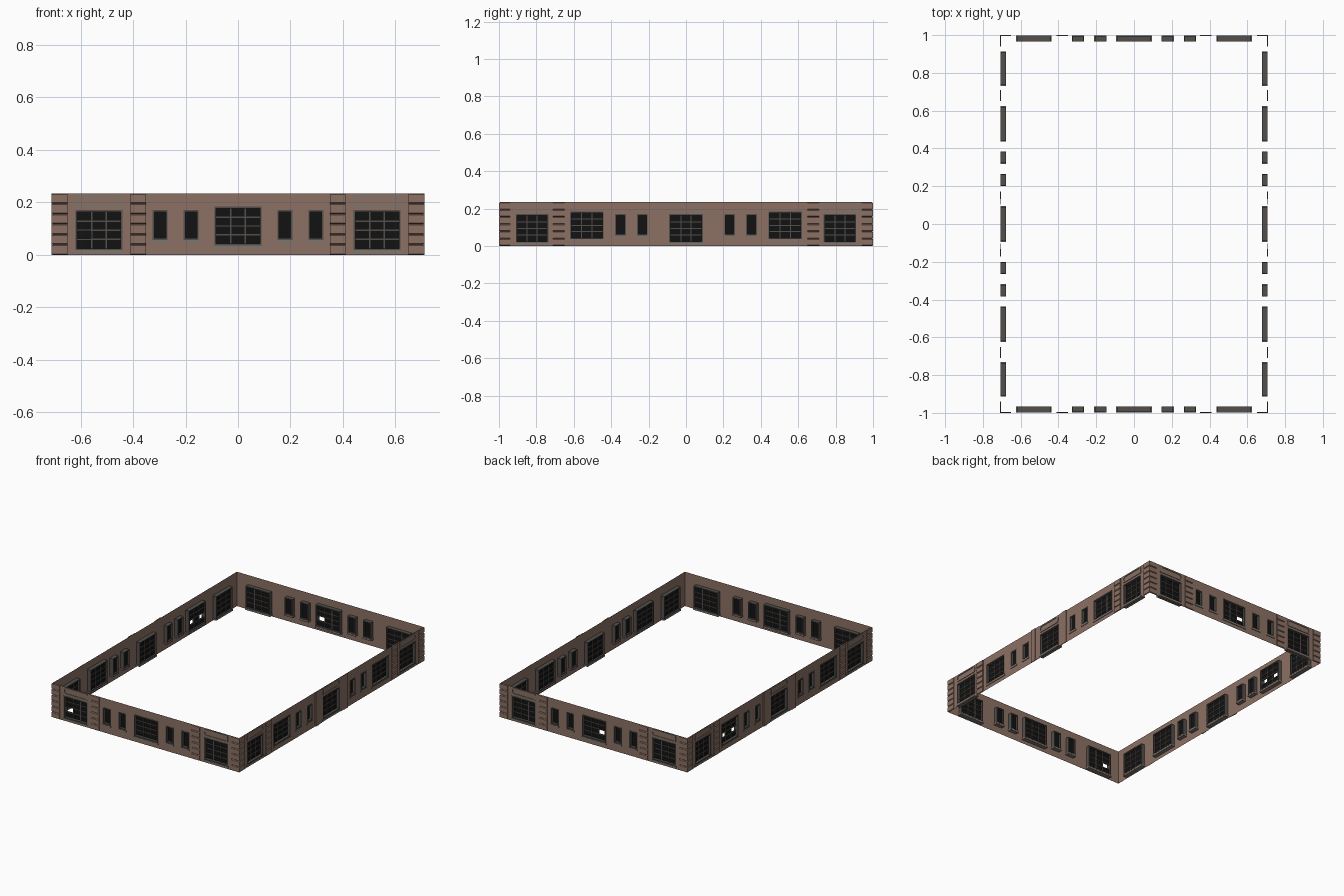
import bpy, bmesh, math
from mathutils import Matrix

if "Cube" in bpy.data.objects:
    bpy.data.objects.remove(bpy.data.objects["Cube"])

HT = 0.234          # wall height
RELIEF = 0.006      # how far the quoins stand proud
HX, HY = 0.704, 0.994   # half sizes of the wall planes


def mat(name, rgb):
    m = bpy.data.materials.new(name)
    m.diffuse_color = (*rgb, 1)
    m.use_nodes = True
    m.node_tree.nodes["Principled BSDF"].inputs["Base Color"].default_value = m.diffuse_color
    return m


BRICK = mat("brown_brick", (0.265, 0.165, 0.128))
TRIM = mat("grey_stone_trim", (0.21, 0.18, 0.155))
FRAME = mat("dark_grey_frame", (0.085, 0.078, 0.07))
GLASS = mat("black_glass", (0.006, 0.006, 0.006))


class Part:
    """Collects faces in wall coordinates: u along, z up, d outwards."""
    def __init__(self, name, material, dist, turn):
        self.name, self.material, self.dist, self.turn = name, material, dist, turn
        self.bm = bmesh.new()

    def face(self, pts):
        self.bm.faces.new([self.bm.verts.new((u, -(self.dist + d), z)) for u, z, d in pts])

    def quad(self, u0, u1, z0, z1, d):
        self.face([(u0, z0, d), (u1, z0, d), (u1, z1, d), (u0, z1, d)])

    def box(self, u0, u1, z0, z1, d0, d1):
        self.quad(u0, u1, z0, z1, d1)
        self.face([(u0, z0, d0), (u0, z1, d0), (u1, z1, d0), (u1, z0, d0)])
        self.face([(u0, z1, d1), (u1, z1, d1), (u1, z1, d0), (u0, z1, d0)])
        self.face([(u0, z0, d0), (u1, z0, d0), (u1, z0, d1), (u0, z0, d1)])
        self.face([(u0, z0, d0), (u0, z0, d1), (u0, z1, d1), (u0, z1, d0)])
        self.face([(u1, z0, d1), (u1, z0, d0), (u1, z1, d0), (u1, z1, d1)])

    def finish(self):
        bmesh.ops.remove_doubles(self.bm, verts=self.bm.verts, dist=1e-5)
        self.bm.transform(Matrix.Rotation(self.turn, 4, 'Z'))
        me = bpy.data.meshes.new(self.name)
        self.bm.to_mesh(me)
        self.bm.free()
        me.materials.append(self.material)
        bpy.context.collection.objects.link(bpy.data.objects.new(self.name, me))


def rounded(u0, u1, z0, z1, r, d):
    pts = []
    for k, (cu, cz) in enumerate([(u1 - r, z1 - r), (u0 + r, z1 - r), (u0 + r, z0 + r), (u1 - r, z0 + r)]):
        for i in range(5):
            a = math.pi / 2 * (k + i / 4)
            pts.append((cu + r * math.cos(a), cz + r * math.sin(a), d))
    return pts


def wall_sheet(p, half, wins):
    # flat sheet with window openings left out
    us = sorted({-half, half, *[w[0] for w in wins], *[w[1] for w in wins]})
    zs = sorted({0, HT, *[w[2] for w in wins], *[w[3] for w in wins]})
    for u0, u1 in zip(us, us[1:]):
        for z0, z1 in zip(zs, zs[1:]):
            cu, cz = (u0 + u1) / 2, (z0 + z1) / 2
            if not any(w[0] < cu < w[1] and w[2] < cz < w[3] for w in wins):
                p.quad(u0, u1, z0, z1, 0)


def quoin(p, a, b, corner, side):
    # column of stacked blocks with V grooves, mitred at the building corner
    n, c = 6, 0.004
    prof = []
    for i in range(n):
        z0, z1 = HT * i / n, HT * (i + 1) / n
        prof += [(z0, 0), (z0 + c, RELIEF), (z1 - c, RELIEF), (z1, 0)]

    def end(d):
        u0, u1 = a, (b + d if corner else b)
        return (u0, u1) if side > 0 else (-u1, -u0)
    for (z0, d0), (z1, d1) in zip(prof, prof[1:]):
        if z1 - z0 > 1e-6:
            p.face([(end(d0)[0], z0, d0), (end(d0)[1], z0, d0), (end(d1)[1], z1, d1), (end(d1)[0], z1, d1)])
    for i in range(n):
        blk = prof[4 * i:4 * i + 4]
        p.face([(a * side, z, d) for z, d in blk][::side])
        if not corner:
            p.face([(b * side, z, d) for z, d in blk][::-side])


def window(fr, gl, sl, w, missing):
    u0, u1, z0, z1, cols, rows = w[:6]
    t, back, front = 0.007, -0.027, 0.002
    # surround
    fr.box(u0, u0 + t, z0, z1, back, front)
    fr.box(u1 - t, u1, z0, z1, back, front)
    fr.box(u0 + t, u1 - t, z1 - t, z1, back, front)
    fr.box(u0 + t, u1 - t, z0, z0 + t, back, front)
    # glazing bars
    a, b, c, e = u0 + t, u1 - t, z0 + t, z1 - t
    ue = [a + (b - a) * i / cols for i in range(cols + 1)]
    ze = [c + (e - c) * i / rows for i in range(rows + 1)]
    for u in ue[1:-1]:
        fr.box(u - 0.0025, u + 0.0025, c, e, -0.020, -0.012)
    for z in ze[1:-1]:
        fr.box(a, b, z - 0.0025, z + 0.0025, -0.0195, -0.0125)
    # panes
    for i in range(cols):
        for j in range(rows):
            if (i, j) not in missing:
                gl.quad(ue[i], ue[i + 1], ze[j], ze[j + 1], -0.016)
    # sill
    sl.box(u0 - 0.004, u1 + 0.004, z0 - 0.011, z0 - 0.0005, -0.027, 0.004)


def panel(p, u0, u1):
    # raised ring with rounded corners above the window
    z0, z1, t = 0.182, 0.228, 0.007
    loops = [rounded(u0, u1, z0, z1, 0.008, 0), rounded(u0, u1, z0, z1, 0.008, 0.004),
             rounded(u0 + t, u1 - t, z0 + t, z1 - t, 0.014, 0.004), rounded(u0 + t, u1 - t, z0 + t, z1 - t, 0.014, 0)]
    for lo, hi in zip(loops, loops[1:]):
        for i in range(len(lo)):
            j = (i + 1) % len(lo)
            p.face([lo[i], lo[j], hi[j], hi[i]])


def both(*ws):
    return [w for a, b, *r in ws for w in ((a, b, *r), (-b, -a, *r))]


# window: u0, u1, z0, z1, columns, rows, has panel above
SHORT = both((0.44, 0.62, 0.018, 0.17, 3, 4, True), (0.15, 0.207, 0.057, 0.17, 1, 1, False),
             (0.268, 0.325, 0.057, 0.17, 1, 1, False)) + [(-0.09, 0.09, 0.036, 0.184, 3, 4, False)]
LONG = both((0.735, 0.91, 0.018, 0.17, 3, 4, True), (0.44, 0.62, 0.036, 0.184, 3, 4, False),
            (0.205, 0.262, 0.057, 0.17, 1, 1, False),
            (0.322, 0.379, 0.057, 0.17, 1, 1, False)) + [(-0.09, 0.09, 0.018, 0.17, 3, 4, True)]

# wall name, turn, distance, half length, windows, quoin starts, missing panes {window u0: panes}
WALLS = [("front", 0, HY, HX, SHORT, (0.65, 0.35), {-0.62: [(0, 1)]}),
         ("right", 90, HX, HY, LONG, (0.94, 0.65), {}),
         ("back", 180, HY, HX, SHORT, (0.65, 0.35), {-0.09: [(2, 1)]}),
         ("left", -90, HX, HY, LONG, (0.94, 0.65), {-0.62: [(0, 1), (2, 1)]})]

for name, turn, dist, half, wins, qs, broken in WALLS:
    def part(label, m):
        return Part(f"{name}_{label}", m, dist, math.radians(turn))
    wall, blocks = part("wall", BRICK), part("quoins", BRICK)
    frames, panes = part("window_frames", FRAME), part("window_glass", GLASS)
    sills, panels = part("window_sills", TRIM), part("lintel_panels", TRIM)
    wall_sheet(wall, half, wins)
    for s in (1, -1):
        quoin(blocks, qs[0], half, True, s)
        quoin(blocks, qs[1], qs[1] + 0.06, False, s)
    for w in wins:
        window(frames, panes, sills, w, broken.get(w[0], []))
        if w[6]:
            panel(panels, w[0], w[1])
    parts = [wall, blocks, frames, panes, sills, panels]
    # stepped pilasters beside the middle window of the long walls
    if dist == HX:
        pil = part("pilasters", BRICK)
        for s in (1, -1):
            for a, b, d in ((0.132, 0.172, RELIEF), (0.104, 0.132, 0.003)):
                pil.box(min(a * s, b * s), max(a * s, b * s), 0, HT, 0, d)
        parts.append(pil)
    for p in parts:
        p.finish()
